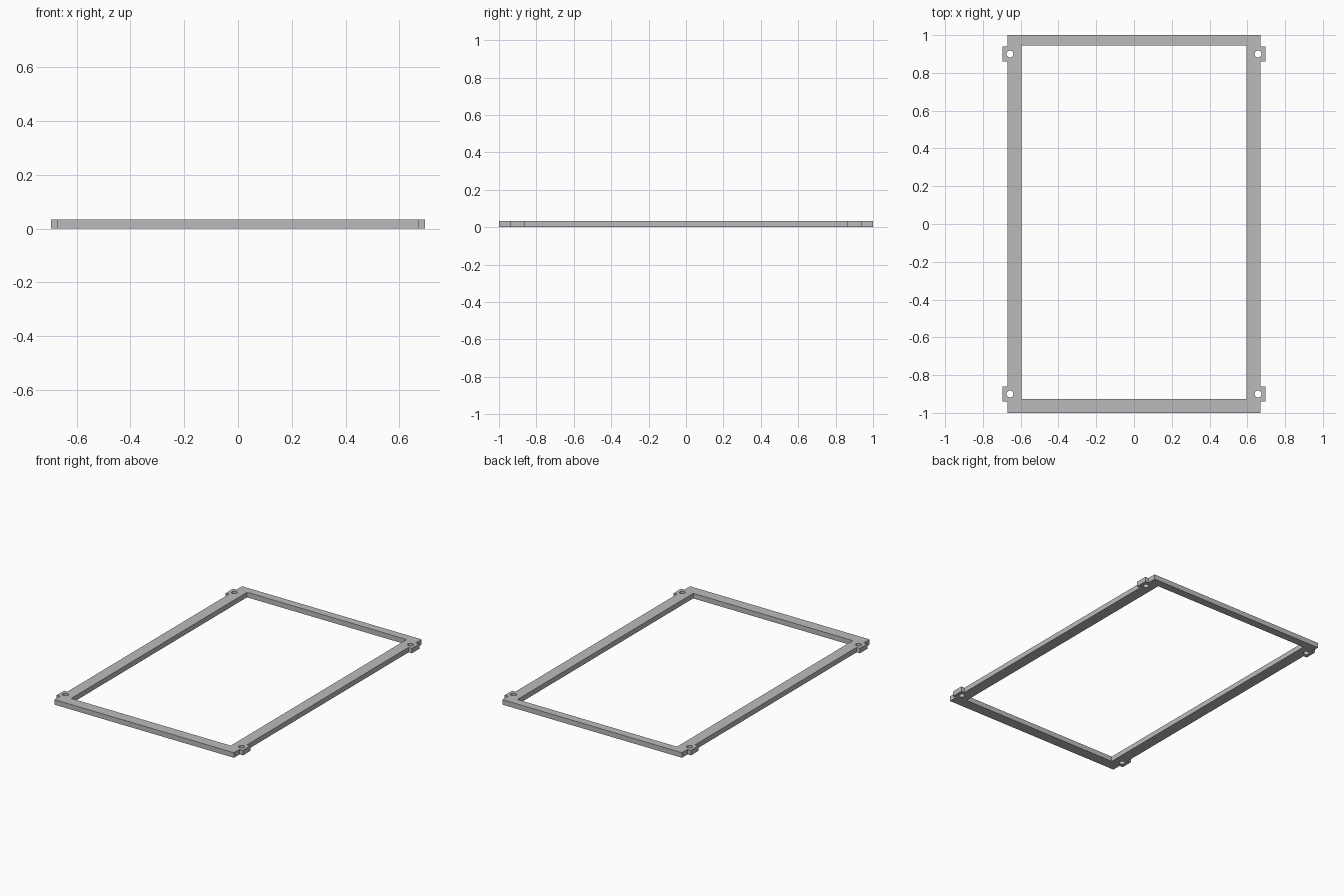
import bpy
from math import cos, sin, tau

cube = bpy.data.objects.get("Cube")
if cube:
    bpy.data.objects.remove(cube, do_unlink=True)

HEIGHT = 0.034
SIDE, TAB, END = 0.67, 0.695, 1.0      # half-widths of rails, tabs, and half-length
TAB_IN, TAB_OUT = 0.86, 0.94           # tab extent along y
HOLE_X, HOLE_Y, HOLE_R = 0.657, 0.90, 0.018

grey = bpy.data.materials.new("plain grey")
grey.use_nodes = True
colour = (0.5, 0.5, 0.5, 1)
grey.diffuse_color = colour
grey.node_tree.nodes["Principled BSDF"].inputs["Base Color"].default_value = colour

curve = bpy.data.curves.new("frame_profile", "CURVE")
curve.dimensions = "2D"
curve.fill_mode = "BOTH"
curve.extrude = HEIGHT / 2


def add_loop(points):
    spline = curve.splines.new("POLY")
    spline.points.add(len(points) - 1)
    for p, (x, y) in zip(spline.points, points):
        p.co = (x, y, 0, 1)
    spline.use_cyclic_u = True


# Outer outline with the four side tabs, mirrored from one corner
corner = [(SIDE, TAB_IN), (TAB, TAB_IN), (TAB, TAB_OUT), (SIDE, TAB_OUT), (SIDE, END)]
right_half = [(x, -y) for x, y in reversed(corner)] + corner
add_loop(right_half + [(-x, y) for x, y in reversed(right_half)])

# Window, with the front rail wider than the back rail
add_loop([(-0.595, -0.927), (0.595, -0.927), (0.595, 0.946), (-0.595, 0.946)])

# Screw holes
for sx in (-1, 1):
    for sy in (-1, 1):
        add_loop([(sx * HOLE_X + HOLE_R * cos(tau * i / 32),
                   sy * HOLE_Y + HOLE_R * sin(tau * i / 32)) for i in range(32)])

# Solid frame
frame = bpy.data.objects.new("mounting_frame", curve)
bpy.context.collection.objects.link(frame)
frame.location.z = HEIGHT / 2
curve.materials.append(grey)
bpy.ops.object.select_all(action="DESELECT")
frame.select_set(True)
bpy.context.view_layer.objects.active = frame
bpy.ops.object.convert(target="MESH")
bpy.ops.object.mode_set(mode="EDIT")
bpy.ops.mesh.select_all(action="SELECT")
bpy.ops.mesh.remove_doubles(threshold=0.0002)
bpy.ops.mesh.normals_make_consistent(inside=False)
bpy.ops.object.mode_set(mode="OBJECT")
bpy.ops.object.shade_smooth_by_angle()
